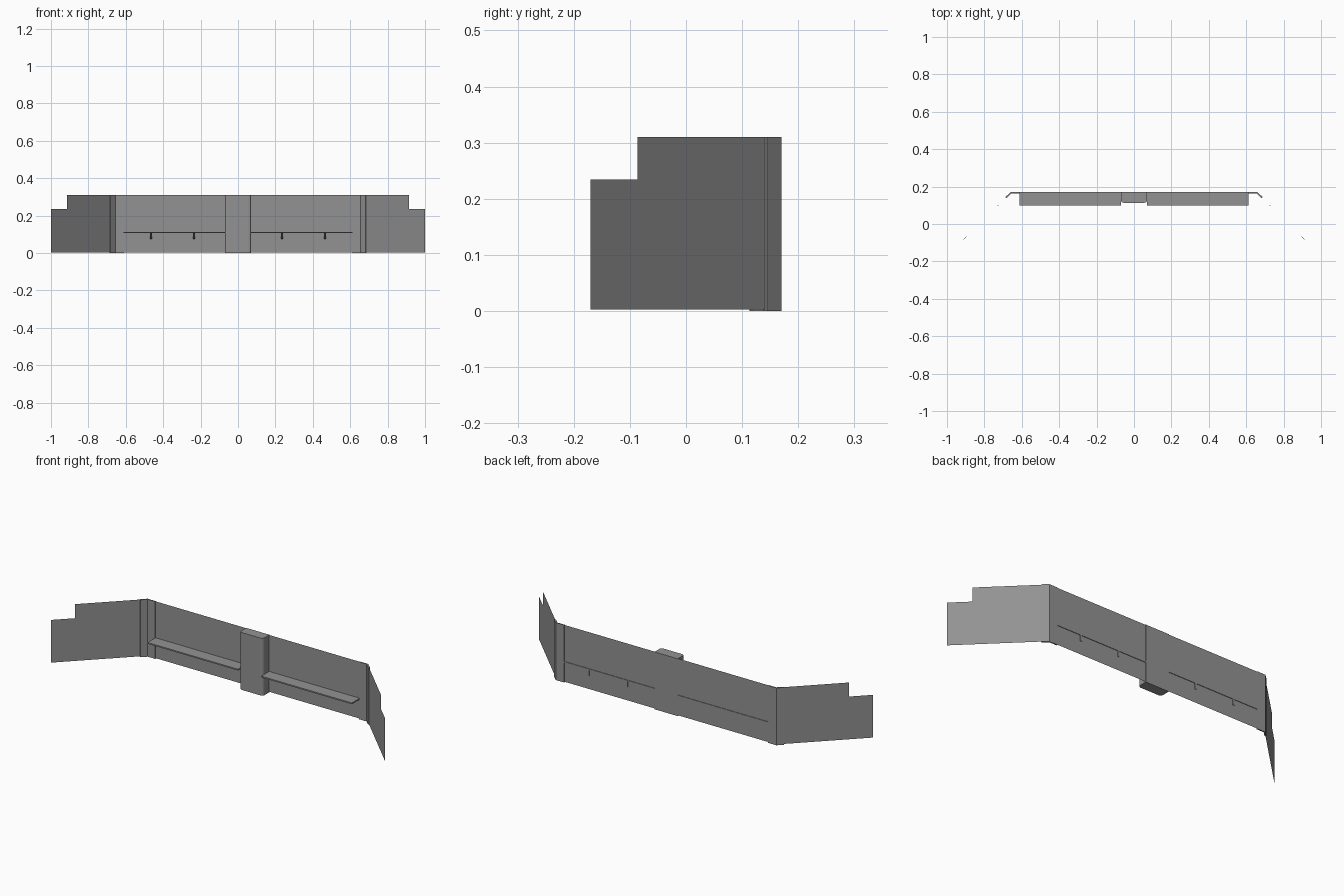
import bpy, bmesh
from mathutils import Vector

if "Cube" in bpy.data.objects:
    bpy.data.objects.remove(bpy.data.objects["Cube"])

grey = bpy.data.materials.new("mid_grey")
grey.diffuse_color = (0.29, 0.29, 0.29, 1)
grey.use_nodes = True
grey.node_tree.nodes["Principled BSDF"].inputs["Base Color"].default_value = grey.diffuse_color


def finish(bm, name):
    me = bpy.data.meshes.new(name)
    bm.to_mesh(me)
    bm.free()
    me.materials.append(grey)
    ob = bpy.data.objects.new(name, me)
    bpy.context.collection.objects.link(ob)
    return ob


def sheet(name, pts):
    """Single flat panel."""
    bm = bmesh.new()
    bm.faces.new([bm.verts.new(p) for p in pts])
    return finish(bm, name)


def prism(name, pts, move):
    """Flat outline pushed along a vector into a solid."""
    bm = bmesh.new()
    face = bm.faces.new([bm.verts.new(p) for p in pts])
    ext = bmesh.ops.extrude_face_region(bm, geom=[face], use_keep_orig=True)
    verts = [v for v in ext["geom"] if isinstance(v, bmesh.types.BMVert)]
    bmesh.ops.translate(bm, verts=verts, vec=Vector(move))
    bmesh.ops.recalc_face_normals(bm, faces=bm.faces)
    return finish(bm, name)


TOP, LOW = 0.31, 0.003
WALL_Y, CORNER = 0.167, 0.658

# Long back panel
sheet("back_panel", [(-CORNER, WALL_Y, LOW), (CORNER, WALL_Y, LOW),
                     (CORNER, WALL_Y, TOP), (-CORNER, WALL_Y, TOP)])

# Centre pillar with rounded front corners
half = [(0.055, 0.113), (0.063, 0.115), (0.068, 0.12), (0.07, 0.127), (0.07, 0.17)]
outline = half + [(-x, y) for x, y in reversed(half)]
prism("centre_pillar", [(x, y, 0) for x, y in outline], (0, 0, TOP))

for s, side in ((-1, "left"), (1, "right")):
    # Angled wing with a step cut from its outer top corner
    sheet("wing_" + side, [(s * x, y, z) for x, y, z in (
        (CORNER, WALL_Y, LOW), (1, -0.17, LOW), (1, -0.17, 0.234),
        (0.915, -0.086, 0.234), (0.915, -0.086, TOP), (CORNER, WALL_Y, TOP))])

    # Bent corner strip wrapping both panels
    prism("corner_strip_" + side, [(s * x, y, 0) for x, y in (
        (0.61, 0.17), (0.66, 0.17), (0.688, 0.144), (0.681, 0.138),
        (0.655, 0.164), (0.61, 0.164))], (0, 0, TOP))

    # Shelf
    prism("shelf_" + side, [(s * x, y, 0.106) for x, y in (
        (0.07, 0.10), (0.611, 0.10), (0.611, 0.17), (0.07, 0.17))], (0, 0, 0.007))

    # Triangular shelf brackets
    for i, x in enumerate((0.236, 0.466)):
        prism(f"bracket_{side}_{i + 1}", [(s * x - 0.005, y, z) for y, z in (
            (0.11, 0.106), (0.17, 0.106), (0.17, 0.075), (0.155, 0.075))], (0.01, 0, 0))
